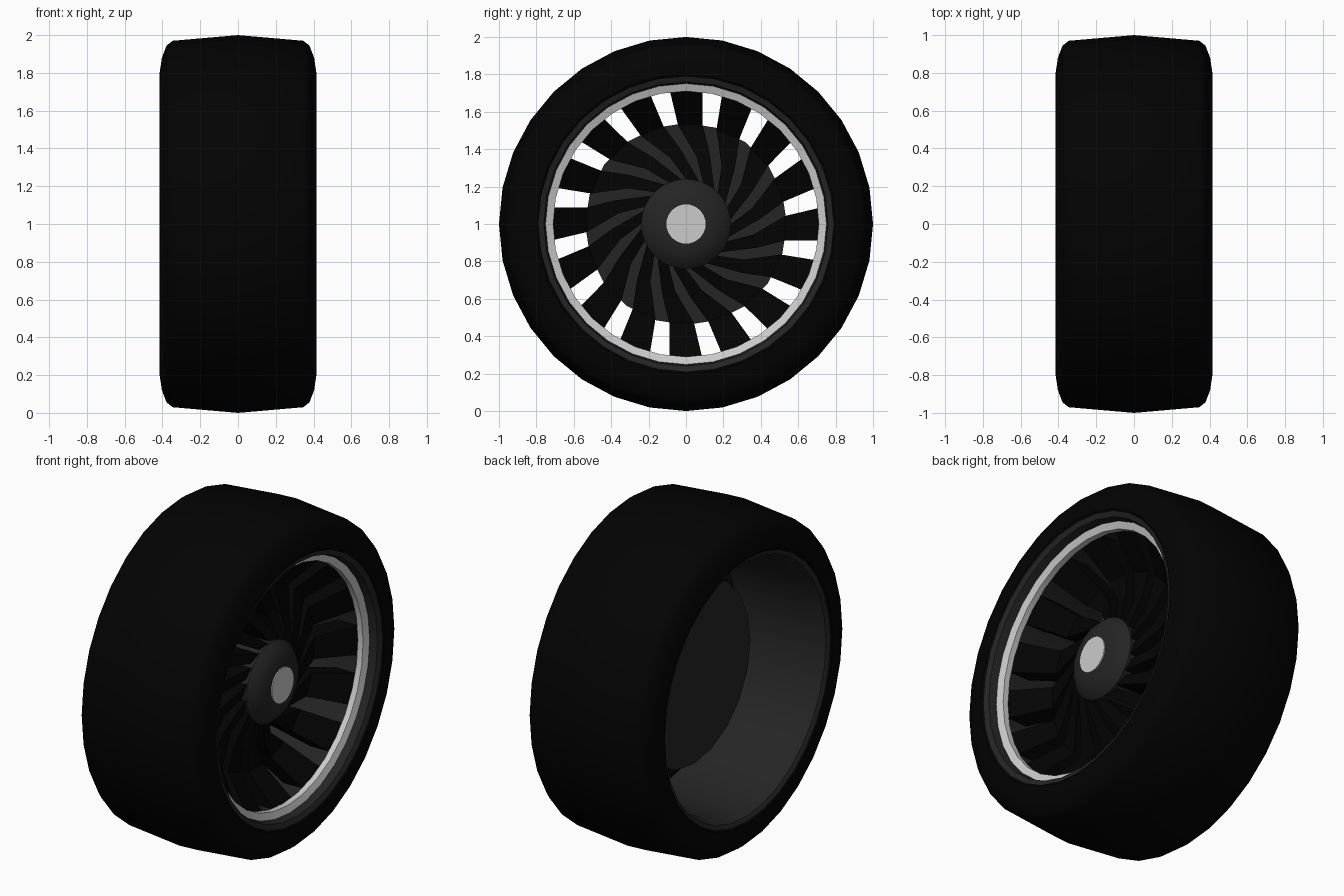
import bpy, bmesh, math
from mathutils import Vector

if "Cube" in bpy.data.objects:
    bpy.data.objects.remove(bpy.data.objects["Cube"])


def material(name, v):
    m = bpy.data.materials.new(name)
    m.diffuse_color = (v, v, v, 1)
    m.use_nodes = True
    m.node_tree.nodes["Principled BSDF"].inputs["Base Color"].default_value = m.diffuse_color
    return m


RUBBER = material("rubber", 0.0008)
DARK = material("dark_grey", 0.018)
BLACK = material("spoke_black", 0.001)
SILVER = material("silver", 0.6)


def finish(name, bm, mat, smooth=None):
    bmesh.ops.remove_doubles(bm, verts=bm.verts, dist=1e-5)
    bmesh.ops.recalc_face_normals(bm, faces=bm.faces)
    me = bpy.data.meshes.new(name)
    bm.to_mesh(me)
    bm.free()
    ob = bpy.data.objects.new(name, me)
    bpy.context.collection.objects.link(ob)
    me.materials.append(mat)
    if smooth:
        bpy.ops.object.select_all(action='DESELECT')
        ob.select_set(True)
        bpy.context.view_layer.objects.active = ob
        bpy.ops.object.shade_smooth_by_angle(angle=math.radians(smooth))
    return ob


def lathe(name, profile, mat, seg=32, smooth=35):
    """Spin a closed (x, radius) loop around the wheel axis."""
    bm = bmesh.new()
    rings = []
    for i in range(seg):
        a = 2 * math.pi * i / seg
        rings.append([bm.verts.new((x, r * math.cos(a), 1 + r * math.sin(a)))
                      for x, r in profile])
    n = len(profile)
    for i in range(seg):
        p, q = rings[i], rings[(i + 1) % seg]
        for j in range(n):
            k = (j + 1) % n
            if profile[j][1] < 1e-4 and profile[k][1] < 1e-4:
                continue
            bm.faces.new((p[j], p[k], q[k], q[j]))
    bmesh.ops.remove_doubles(bm, verts=bm.verts, dist=1e-5)
    bmesh.ops.dissolve_degenerate(bm, edges=bm.edges, dist=1e-5)
    return finish(name, bm, mat, smooth)


# Tyre with crowned tread and rounded shoulders
half = [(0.345, 0.97), (0.378, 0.945), (0.403, 0.88), (0.415, 0.80), (0.405, 0.785)]
lathe("tyre", [(-x, r) for x, r in reversed(half)] + [(0, 1.0)] + half, RUBBER)

# Rim barrel, open at the back, with a dark front flange
lathe("rim_barrel", [(-0.408, 0.79), (-0.395, 0.765), (-0.30, 0.74), (0.32, 0.72),
                     (0.345, 0.75), (0.395, 0.76), (0.408, 0.79)], DARK)

# Bright lip set inside the front flange
lathe("rim_lip", [(0.30, 0.725), (0.30, 0.71), (0.335, 0.71),
                  (0.35, 0.752), (0.34, 0.755)], SILVER)

# Backing disc, hub and centre cap
lathe("backing_disc", [(-0.05, 0), (-0.05, 0.54), (0.0, 0.54), (0.0, 0)], DARK, seg=20)
lathe("hub", [(-0.02, 0), (-0.02, 0.24), (0.225, 0.24), (0.26, 0.205),
              (0.28, 0.16), (0.292, 0.105), (0.292, 0)], DARK)
lathe("centre_cap", [(0.27, 0), (0.27, 0.105), (0.299, 0.105), (0.299, 0)], SILVER)

# Sixteen swept turbine spokes: radius, sweep angle, half width, front x, back x
stations = [(0.20, -42, 0.022, 0.23, 0.00),
            (0.38, -14, 0.036, 0.16, -0.01),
            (0.53, -2.5, 0.066, 0.135, -0.01),
            (0.72, 0, 0.088, 0.305, 0.17)]
centres = [Vector((r * math.cos(math.radians(s)), r * math.sin(math.radians(s))))
           for r, s, *_ in stations]
bm = bmesh.new()
for i in range(16):
    a = 2 * math.pi * i / 16
    ca, sa = math.cos(a), math.sin(a)
    loops = []
    for k, (r, s, w, xf, xb) in enumerate(stations):
        d = (centres[min(k + 1, 3)] - centres[max(k - 1, 0)]).normalized()
        if k >= 2:
            d = Vector((1, 0))
        side = Vector((-d.y, d.x)) * w
        loop = []
        for x, sg in ((xf, 1), (xf, -1), (xb, -1), (xb, 1)):
            p = centres[k] + side * sg
            loop.append(bm.verts.new((x, p.x * ca - p.y * sa, 1 + p.x * sa + p.y * ca)))
        loops.append(loop)
    for p, q in zip(loops, loops[1:]):
        for j in range(4):
            bm.faces.new((p[j], p[(j + 1) % 4], q[(j + 1) % 4], q[j]))
    bm.faces.new(loops[0])
    bm.faces.new(loops[-1])
finish("spokes", bm, BLACK)
